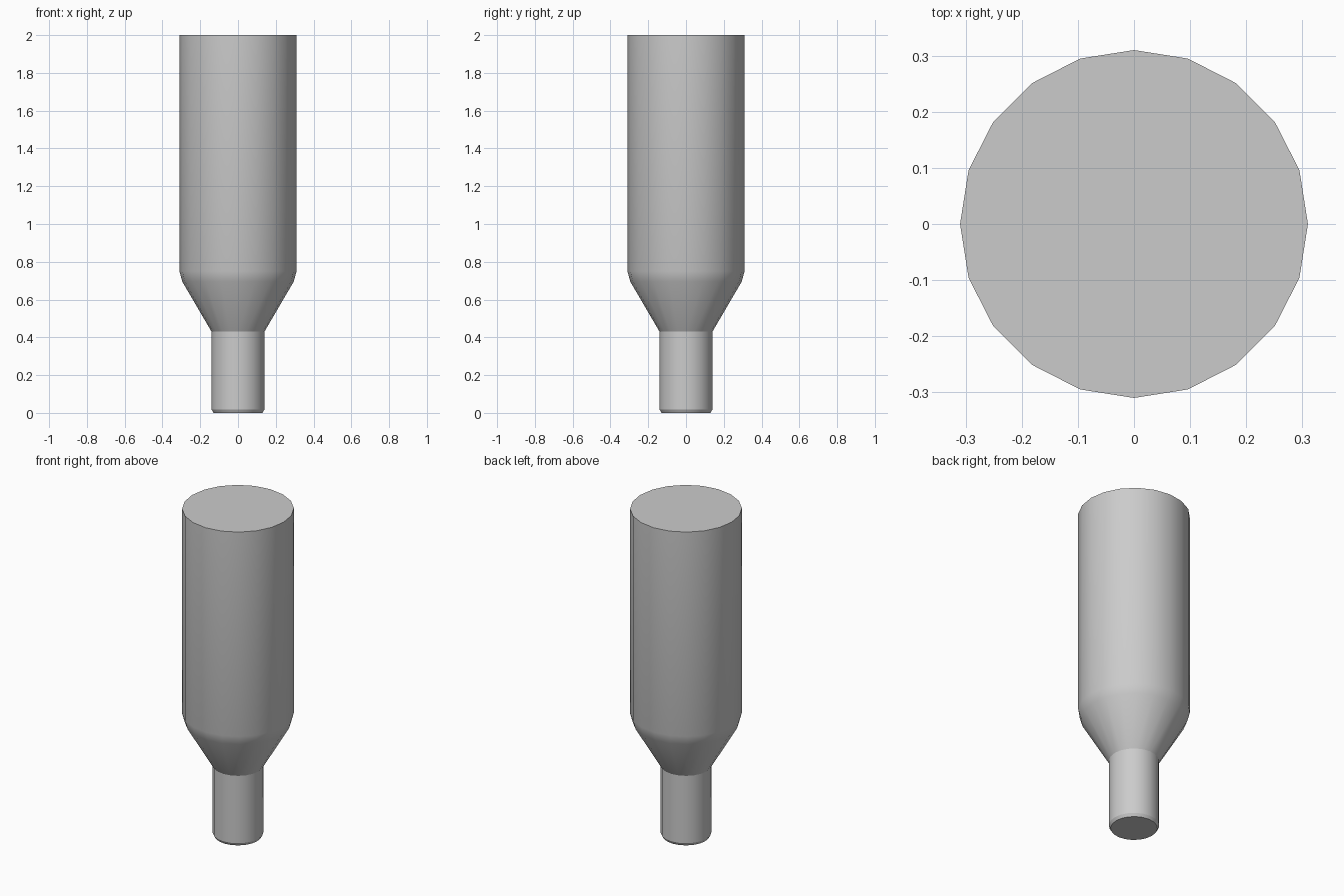
import bpy, bmesh, math

if "Cube" in bpy.data.objects:
    bpy.data.objects.remove(bpy.data.objects["Cube"])

SIDES = 20


def lathe(name, profile):
    """Closed solid of revolution from (radius, height) points, bottom to top."""
    bm = bmesh.new()
    rings = []
    for r, z in profile:
        rings.append([bm.verts.new((r * math.cos(2 * math.pi * i / SIDES),
                                    r * math.sin(2 * math.pi * i / SIDES), z))
                      for i in range(SIDES)])
    for low, high in zip(rings, rings[1:]):
        for i in range(SIDES):
            j = (i + 1) % SIDES
            bm.faces.new((low[i], low[j], high[j], high[i]))
    bm.faces.new(rings[0][::-1])
    bm.faces.new(rings[-1])
    mesh = bpy.data.meshes.new(name)
    bm.to_mesh(mesh)
    bm.free()
    obj = bpy.data.objects.new(name, mesh)
    bpy.context.collection.objects.link(obj)
    bpy.ops.object.select_all(action='DESELECT')
    obj.select_set(True)
    bpy.context.view_layer.objects.active = obj
    bpy.ops.object.shade_smooth_by_angle(angle=math.radians(25))
    return obj


# Upside-down bottle: chamfered neck, tapered shoulder, straight body, flat top
lathe("bottle", [(0.13, 0.0), (0.14, 0.018), (0.14, 0.43),
                 (0.295, 0.695), (0.31, 0.75), (0.31, 2.0)])
